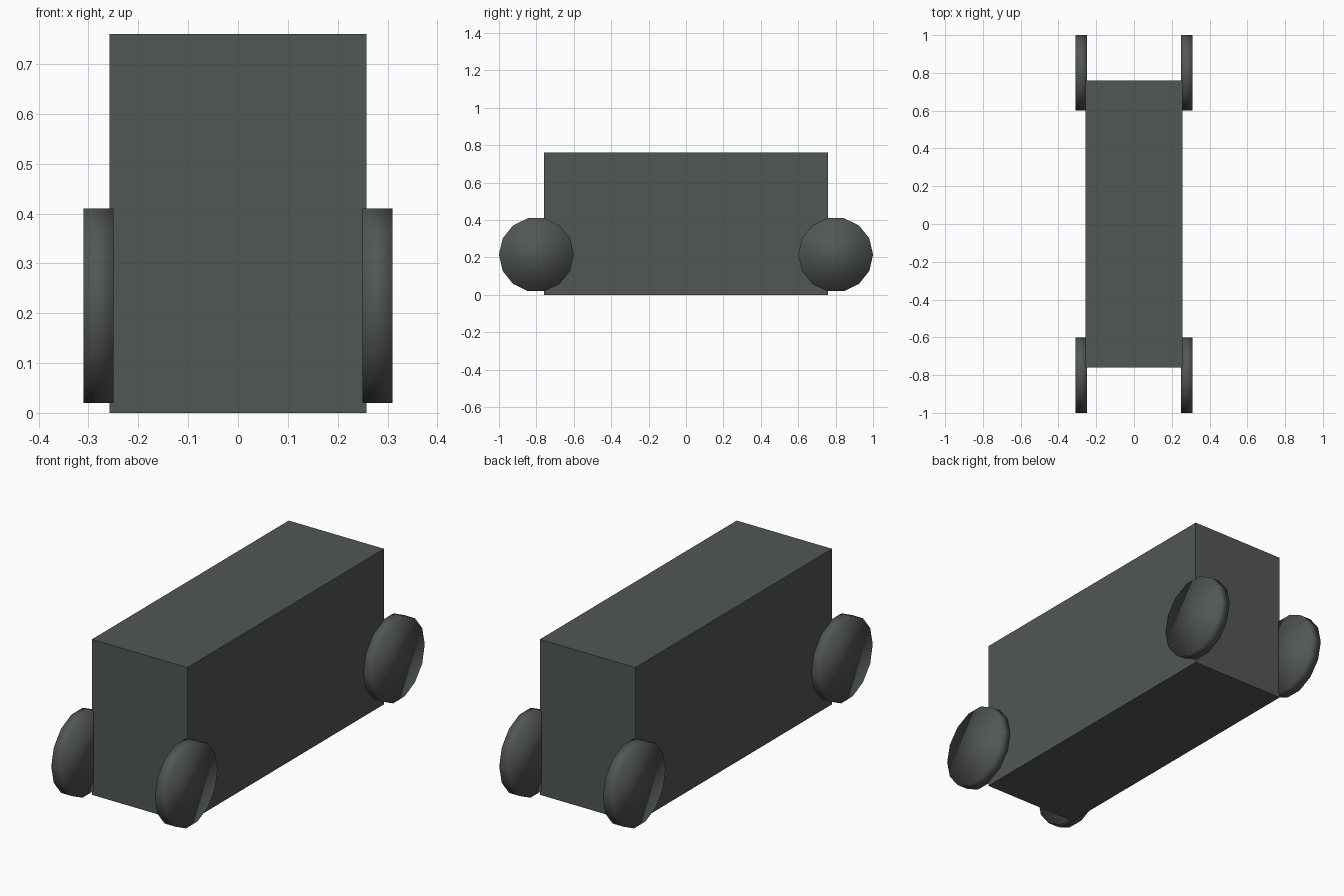
import bpy
import math

cube = bpy.data.objects.get("Cube")
if cube:
    bpy.data.objects.remove(cube, do_unlink=True)

# Single dark grey-green paint
paint = bpy.data.materials.new("dark_grey_green")
paint.use_nodes = True
colour = (0.085, 0.096, 0.086, 1)
paint.diffuse_color = colour
paint.node_tree.nodes["Principled BSDF"].inputs["Base Color"].default_value = colour


def finish(name):
    obj = bpy.context.object
    obj.name = name
    obj.data.materials.append(paint)
    return obj


# Box body
bpy.ops.mesh.primitive_cube_add(size=1, location=(0, 0, 0.38))
body = finish("body")
body.scale = (0.516, 1.52, 0.76)

# Four 14-sided wheels, shaded smooth all over, corners pointing front and back
for side, x in (("left", 0.28), ("right", -0.28)):
    for end, y in (("front", -0.8), ("back", 0.8)):
        bpy.ops.mesh.primitive_cylinder_add(
            vertices=14, radius=0.2, depth=0.06,
            location=(x, y, 0.215), rotation=(0, math.pi / 2, 0))
        finish(f"{end}_{side}_wheel")
        bpy.ops.object.shade_smooth()
